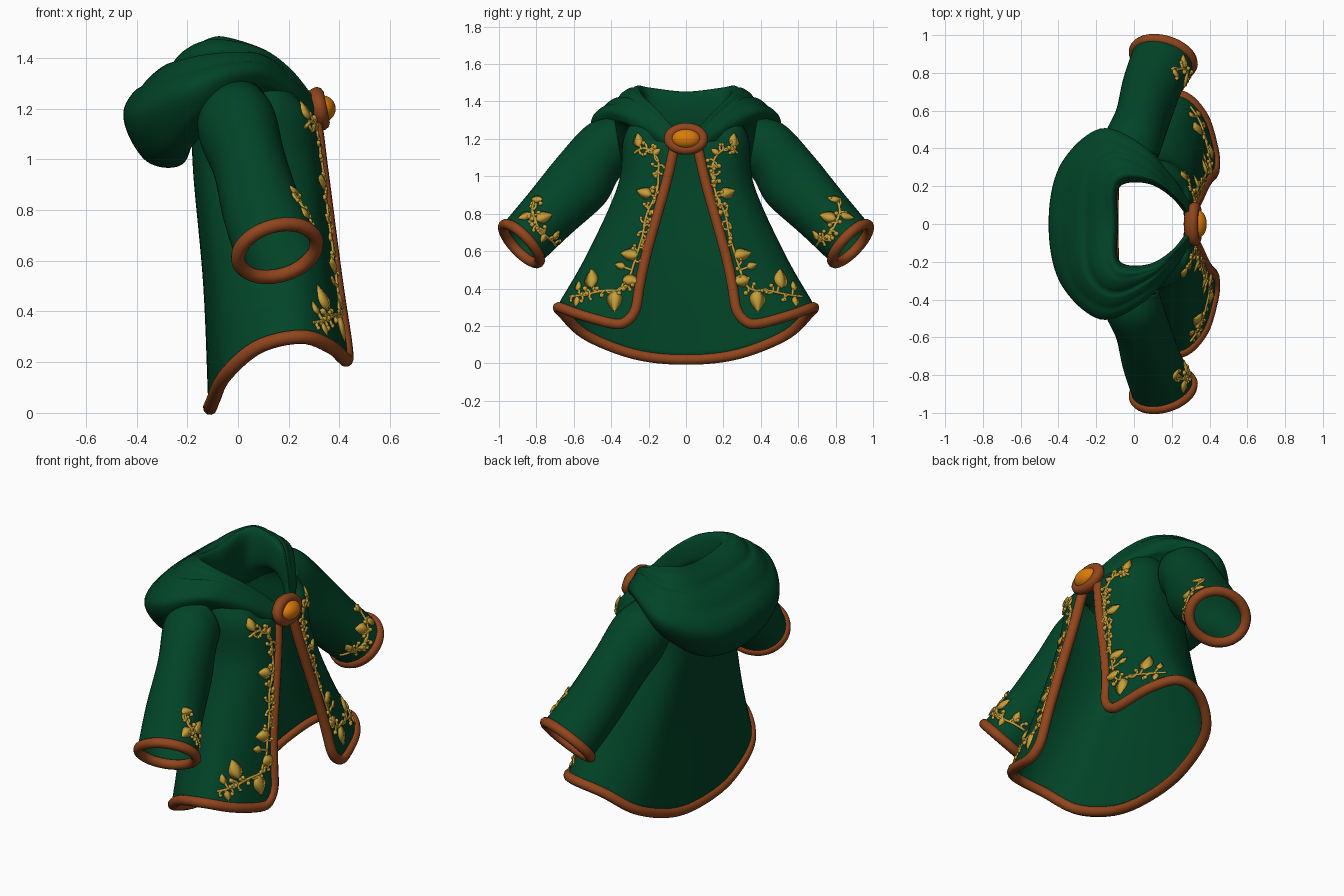
import bpy, bmesh, math, random
from mathutils import Vector
from mathutils.bvhtree import BVHTree

random.seed(4)
if "Cube" in bpy.data.objects:
    bpy.data.objects.remove(bpy.data.objects["Cube"])


def material(name, colour):
    mat = bpy.data.materials.new(name)
    mat.use_nodes = True
    mat.diffuse_color = (*colour, 1)
    mat.node_tree.nodes["Principled BSDF"].inputs["Base Color"].default_value = (*colour, 1)
    return mat


GREEN = material("green cloth", (.0005, .058, .021))
BROWN = material("brown trim", (.28, .06, .012))
GOLD = material("gold embroidery", (.56, .35, .04))
AMBER = material("amber gem", (.72, .2, .003))


def spline(points, t, closed=False):
    """Smooth curve through points, t from 0 to 1."""
    n = len(points)
    spans = n if closed else n - 1
    i = min(int(t * spans), spans - 1)
    f = t * spans - i

    def at(k):
        if closed:
            return points[k % n]
        if k < 0:
            return points[0] * 2 - points[1]
        if k >= n:
            return points[-1] * 2 - points[-2]
        return points[k]
    a, b, c, d = (at(i + k) for k in (-1, 0, 1, 2))
    return b + (c - a) * (f / 2) + (a * 2 - b * 5 + c * 4 - d) * (f * f / 2) \
        + (b * 3 - a - c * 3 + d) * (f ** 3 / 2)


def mesh_object(name, verts, faces, mat, thickness=0):
    mesh = bpy.data.meshes.new(name)
    mesh.from_pydata([tuple(v) for v in verts], [], faces)
    bm = bmesh.new()
    bm.from_mesh(mesh)
    bmesh.ops.recalc_face_normals(bm, faces=bm.faces)
    bm.to_mesh(mesh)
    bm.free()
    mesh.materials.append(mat)
    mesh.shade_smooth()
    obj = bpy.data.objects.new(name, mesh)
    bpy.context.collection.objects.link(obj)
    if thickness:
        solid = obj.modifiers.new("cloth thickness", "SOLIDIFY")
        solid.thickness = thickness
        solid.offset = 0
    return obj


def grid_faces(rows, cols, wrap=False):
    return [(r * cols + c, r * cols + (c + 1) % cols,
             (r + 1) * cols + (c + 1) % cols, (r + 1) * cols + c)
            for r in range(rows - 1) for c in range(cols if wrap else cols - 1)]


def tubes(name, paths, radius, mat, closed=False):
    curve = bpy.data.curves.new(name, "CURVE")
    curve.dimensions = "3D"
    curve.bevel_depth = radius
    curve.bevel_resolution = 3
    curve.use_fill_caps = True
    for path in paths:
        s = curve.splines.new("POLY")
        s.points.add(len(path) - 1)
        for p, co in zip(s.points, path):
            p.co = (*co, 1)
        s.use_cyclic_u = closed
        s.use_smooth = True
    curve.materials.append(mat)
    obj = bpy.data.objects.new(name, curve)
    bpy.context.collection.objects.link(obj)
    bpy.ops.object.select_all(action="DESELECT")
    obj.select_set(True)
    bpy.context.view_layer.objects.active = obj
    bpy.ops.object.convert(target="MESH")


def mirrored(stations):
    """Half of the stations, back to front, made into left and right halves."""
    flip = [[Vector((p.x, -p.y, p.z)) for p in s] for s in stations[:0:-1]]
    return flip + stations


# Coat body: half section from centre back to front opening, at five heights
DEPTH = (0, .02, .11, .35, .66, .87, .97, 1)
WIDTH = (0, .4, .78, .96, 1, .84, .59, 0)
RISE = (0, .1, .46, .86, 1, .6, .1, 0)
# back x, front x, half width, opening, back z, side z, front z
LEVELS = ((-.11, .435, .68, .28, .02, .3, .205), (-.13, .385, .52, .225, .5, .58, .53),
          (-.17, .33, .355, .11, .95, .95, .95), (-.175, .3, .325, .06, 1.18, 1.2, 1.16),
          (-.17, .265, .25, .04, 1.28, 1.33, 1.17))
body_half = []
for i, (a, b, c) in enumerate(zip(DEPTH, WIDTH, RISE)):
    column = []
    for back, front, half, gap, z_back, z_side, z_front in LEVELS:
        base = z_back if i < 4 else z_front
        column.append(Vector((back + (front - back) * a, gap if i == 7 else half * b,
                              base + (z_side - base) * c)))
    body_half.append(column)
body_net = mirrored(body_half)
CORNER_U, CORNER_V = .11, .09


def body_point(u, v):
    """u from -1 to 1 around, v from 0 to 1 upward, front corners rounded."""
    over = max(0, (abs(u) - 1 + CORNER_U) / CORNER_U)
    low = CORNER_V * (1 - math.sqrt(max(0, 1 - over * over)))
    v = low + (1 - low) * v
    return spline([spline(col, v) for col in body_net], (u + 1) / 2)


u_half = [k / 36 * (1 - CORNER_U) for k in range(37)]
u_half += [1 - CORNER_U + CORNER_U * math.sin(k / 10 * math.pi / 2) for k in range(1, 11)]
u_all = [-u for u in u_half[:0:-1]] + u_half
V_STEPS = 40
body_verts = [body_point(u, k / V_STEPS) for u in u_all for k in range(V_STEPS + 1)]
body_faces = grid_faces(len(u_all), V_STEPS + 1)
mesh_object("coat_body", body_verts, body_faces, GREEN, .014)
body_tree = BVHTree.FromPolygons(body_verts, body_faces)

# Trim along both front edges and the hem
edge = [k / 40 for k in range(30, 0, -1)]
tubes("coat_trim", [[body_point(-1, v) for v in edge] + [body_point(u, 0) for u in u_all]
                    + [body_point(1, v) for v in edge[::-1]]], .028, BROWN)

# Hood: closed profiles, centre back to clasp (inner, rim, crest, outer, lower back, bottom, tuck)
HOOD = (
    ((-.09, 0, 1.28), (-.11, 0, 1.45), (-.28, 0, 1.38), (-.45, 0, 1.2), (-.37, 0, 1.0), (-.22, 0, .98), (-.16, 0, 1.14)),
    ((-.09, .17, 1.28), (-.11, .18, 1.47), (-.25, .27, 1.39), (-.39, .31, 1.2), (-.32, .28, 1.04), (-.21, .24, 1.02), (-.14, .2, 1.14)),
    ((-.03, .22, 1.3), (-.05, .25, 1.48), (-.11, .38, 1.42), (-.18, .5, 1.3), (-.15, .47, 1.2), (-.1, .38, 1.16), (-.03, .3, 1.2)),
    ((.09, .21, 1.3), (.1, .23, 1.43), (.08, .3, 1.42), (.05, .41, 1.36), (.05, .4, 1.31), (.07, .35, 1.28), (.09, .27, 1.25)),
    ((.2, .14, 1.24), (.21, .15, 1.35), (.2, .19, 1.34), (.2, .25, 1.3), (.2, .25, 1.26), (.21, .22, 1.23), (.21, .17, 1.2)),
    ((.29, .03, 1.18), (.3, .05, 1.24), (.3, .08, 1.23), (.3, .11, 1.2), (.3, .1, 1.16), (.3, .08, 1.14), (.29, .05, 1.15)))
hood_net = mirrored([[Vector(p) for p in s] for s in HOOD])
ROWS, COLS = 81, 70
hood_verts = []
for r in range(ROWS):
    u = r / (ROWS - 1)
    fade = (1 - (2 * u - 1) ** 2) ** 1.3
    for c in range(COLS):
        t = c / COLS
        p = spline([spline(s, t, True) for s in hood_net], u)
        # soft folds between the rim and the outer edge
        if .14 < t < .4:
            k = (t - .14) / .26
            p.z -= .022 * fade * math.sin(math.pi * k) * (1 - abs(math.cos(3 * math.pi * k))) ** 2
        hood_verts.append(p)
hood_faces = grid_faces(ROWS, COLS, True)
hood_faces += [tuple(range(COLS)), tuple(range((ROWS - 1) * COLS, ROWS * COLS))]
mesh_object("hood", hood_verts, hood_faces, GREEN)

# Sleeves: centre, radius along x, radius across, lean of the ring
SLEEVE = ((-.01, .36, 1.17, .135, .145, .15), (0, .45, 1.12, .15, .165, .45),
          (.045, .56, .98, .137, .17, .75), (.095, .73, .8, .147, .15, .75),
          (.155, .88, .64, .155, .137, .75))
RING = 48


def sleeve_mesh(side):
    net = []
    for i, (x, y, z, rx, rp, lean) in enumerate(SLEEVE):
        along = Vector((1, -.05 * i, .045 * i))
        across = Vector((0, math.sin(lean), math.cos(lean)))
        ring = []
        for k in range(RING):
            a = math.tau * k / RING
            p = Vector((x, y, z)) + along * rx * math.cos(a) + across * rp * math.sin(a)
            ring.append(Vector((p.x, p.y * side, p.z)))
        net.append(ring)
    lines = [[spline([ring[k] for ring in net], s / 30) for k in range(RING)] for s in range(31)]
    return [p for line in lines for p in line], lines[-1]


# Embroidery: vine paths and leaves as (y, z) seen from the front, leaf length last
PANEL_VINE = ((.27, 1.12), (.21, 1.15), (.15, 1.08), (.145, .99), (.17, .88), (.21, .78),
              (.24, .66), (.27, .54), (.34, .4), (.46, .38), (.62, .355))
PANEL_LEAVES = ((.25, 1.19, .085), (.155, 1.13, .055), (.22, .91, .09), (.17, .8, .06), (.3, .58, .1), (.21, .62, .05),
                (.35, .52, .06), (.29, .44, .1), (.5, .45, .115), (.38, .33, .12), (.57, .41, .06), (.58, .325, .06))
CUFF_VINE = ((.8, .87), (.82, .8), (.8, .74), (.75, .68), (.7, .63))
CUFF_LEAVES = ((.79, .87, .07), (.86, .78, .08), (.76, .78, .095), (.77, .67, .055), (.7, .69, .065))


def motif(name, tree, side, vine, leaves, berries):
    def surface(y, z):
        hit, normal, _, _ = tree.ray_cast(Vector((2, y * side, z)), Vector((-1, 0, 0)))
        if hit is None or hit.x < .1:
            return None, None
        return hit, normal if normal.x > 0 else -normal

    def draped(flat, lift=.009):
        found = [surface(p.x, p.y) for p in flat]
        return [h + n * lift for h, n in found if h is not None]

    ctrl = [Vector(p) for p in vine]
    steps = 16 * len(ctrl)
    flat = [spline(ctrl, k / steps) for k in range(steps + 1)]
    flat = [p + Vector((math.sin(k / 6), math.cos(k / 6))) * .004 for k, p in enumerate(flat)]
    stems, verts, faces = [draped(flat)], [], []
    # Pointed leaves turned away from the nearest bit of vine
    for y, z, length in leaves:
        root = min(flat, key=lambda p: (p - Vector((y, z))).length)
        out = Vector((y, z)) - root
        stems.append(draped([root, root + out / 2, root + out]))
        hit, normal = surface(y, z)
        if hit is None:
            continue
        d = Vector((0, out.x * side, out.y))
        d = (d - normal * d.dot(normal)).normalized()
        s = normal.cross(d)
        start = len(verts)
        for k in range(9):
            t = k / 8
            w = .36 * length * math.sin(math.pi * t ** .75) ** .9 if 0 < k < 8 else .001
            mid = hit + normal * .013 + d * length * (t - .5)
            verts += [mid + s * w, mid + normal * w * .3, mid - s * w, mid - normal * w * .3]
        faces += [tuple(start + i for i in f) for f in grid_faces(9, 4, True)]
    # Small berries on short curling stalks
    bm = bmesh.new()
    for _ in range(berries):
        root = random.choice(flat)
        a = random.uniform(0, math.tau)
        turn = random.choice((-1, 1))
        stalk = [root + Vector((math.cos(a + turn * k * .25), math.sin(a + turn * k * .25))) * .008 * k
                 for k in range(5)]
        path = draped(stalk)
        if len(path) == 5:
            stems.append(path)
            ball = bmesh.ops.create_icosphere(bm, subdivisions=2, radius=random.uniform(.009, .014))
            bmesh.ops.translate(bm, verts=ball["verts"], vec=path[-1])
    obj = mesh_object(name + "_berries", [], [], GOLD)
    bm.to_mesh(obj.data)
    bm.free()
    obj.data.shade_smooth()
    mesh_object(name + "_leaves", verts, faces, GOLD)
    tubes(name + "_vine", [s for s in stems if len(s) > 1], .007, GOLD)


for side, label in ((1, "left"), (-1, "right")):
    verts, cuff = sleeve_mesh(side)
    faces = grid_faces(31, RING, True)
    mesh_object(label + "_sleeve", verts, faces, GREEN, .014)
    tubes(label + "_cuff_trim", [cuff], .028, BROWN, True)
    motif(label + "_panel", body_tree, side, PANEL_VINE, PANEL_LEAVES, 50)
    motif(label + "_cuff", BVHTree.FromPolygons(verts, faces), side, CUFF_VINE, CUFF_LEAVES, 18)

# Clasp: domed oval, raised rim and gem, leaning back a little
TILT = (0, -.2, 0)


def oval(name, x, scale, mat):
    bpy.ops.mesh.primitive_uv_sphere_add(segments=40, ring_count=20, location=(x, 0, 1.2), rotation=TILT)
    bpy.context.object.scale = scale
    bpy.context.object.name = name
    bpy.context.object.data.materials.append(mat)
    bpy.ops.object.shade_smooth()


oval("clasp_base", .31, (.045, .112, .08), BROWN)
oval("clasp_gem", .335, (.05, .076, .052), AMBER)
lean = Vector((-.2, 0, 1)).normalized()
rim = [Vector((.322, 0, 1.2)) + Vector((0, .089, 0)) * math.cos(math.tau * k / 48)
       + lean * .058 * math.sin(math.tau * k / 48) for k in range(48)]
tubes("clasp_rim", [rim], .029, BROWN, True)
